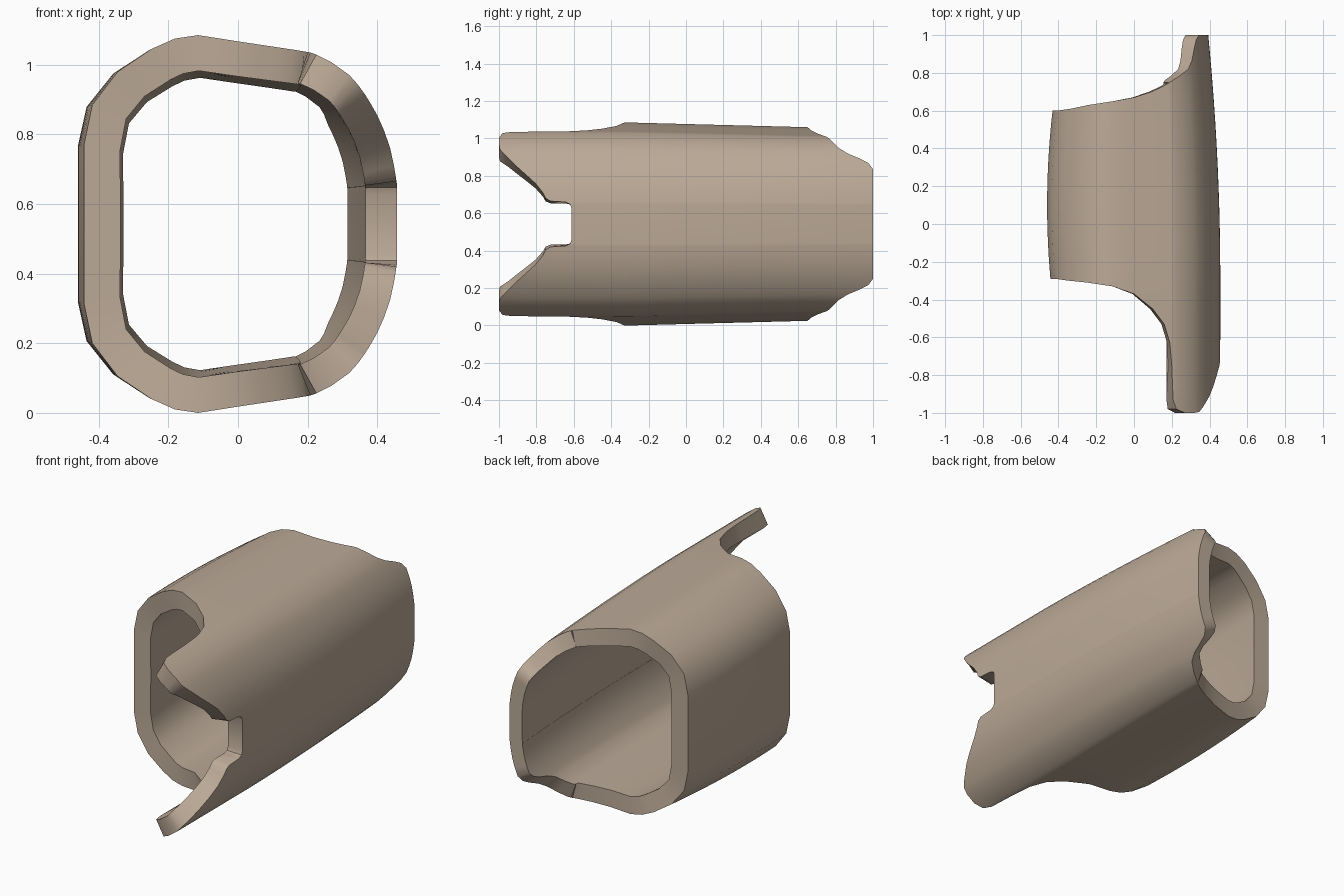
import bpy, bmesh
from mathutils import Vector

if "Cube" in bpy.data.objects:
    bpy.data.objects.remove(bpy.data.objects["Cube"])

MID = 0.5425   # height of the mirror plane
ROWS = 14      # divisions along the length

# Upper half of the outer section: x, z, y of front rim, y of back rim
HALF = [
    (-.46, MID, -.29, .60), (-.46, .77, -.29, .60), (-.435, .885, -.29, .60),
    (-.36, .98, -.30, .61), (-.26, 1.045, -.31, .63), (-.19, 1.075, -.32, .64),
    (-.12, 1.085, -.33, .65), (0, 1.067, -.37, .67), (.10, 1.052, -.45, .70),
    (.16, 1.043, -.53, .725), (.19, 1.038, -.63, .74), (.20, 1.0365, -.75, .745),
    (.207, 1.035, -.93, .75), (.225, 1.029, -.98, .76), (.27, 1.006, -1, .785),
    (.32, .97, -1, .82), (.345, .942, -.995, .865), (.365, .914, -.97, .93),
    (.38, .89, -.945, .975), (.40, .855, -.91, 1), (.42, .81, -.86, 1),
    (.437, .76, -.805, 1), (.448, .71, -.765, 1), (.453, .68, -.75, 1),
    (.455, .665, -.725, 1), (.456, .66, -.645, 1), (.456, .648, -.62, 1),
    (.457, .628, -.612, 1), (.457, MID, -.612, 1),
]
RING = HALF + [(x, 2 * MID - z, f, b) for x, z, f, b in HALF[-2:0:-1]]
N = len(RING)


def taper(x, y, z):
    """Narrow the sleeve towards the back, with a slightly bowed left wall."""
    t = max(0, (y + .3) / 1.3)
    sx = 1 - .14 * t * t if x > 0 else 1 - .25 * (y - .1) ** 2
    return Vector((x * sx, y, MID + (z - MID) * (1 - .063 * t)))


def inward(i):
    """Section point moved inward by the wall thickness."""
    x, z = RING[i][:2]
    a, b = RING[(i - 2) % N], RING[(i + 2) % N]
    d = Vector((b[0] - a[0], b[1] - a[1])).normalized()
    w = .1 - .02 * x
    return x + d.y * w, z - d.x * w


bm = bmesh.new()


def wall(inner):
    cols = []
    for i, (x, z, f, b) in enumerate(RING):
        if inner:
            x, z = inward(i)
        cols.append([bm.verts.new(taper(x, f + (b - f) * k / ROWS, z))
                     for k in range(ROWS + 1)])
    return cols


# Outer and inner walls, joined by the front and back rims
outer, inner = wall(False), wall(True)
for i in range(N):
    j = (i + 1) % N
    for c in (outer, inner):
        for k in range(ROWS):
            bm.faces.new((c[i][k], c[j][k], c[j][k + 1], c[i][k + 1]))
    for k in (0, ROWS):
        bm.faces.new((outer[i][k], outer[j][k], inner[j][k], inner[i][k]))
bmesh.ops.recalc_face_normals(bm, faces=bm.faces)

mesh = bpy.data.meshes.new("sleeve")
bm.to_mesh(mesh)
bm.free()

# Tan sleeve material
mat = bpy.data.materials.new("tan")
mat.diffuse_color = (.50, .40, .31, 1)
mat.use_nodes = True
mat.node_tree.nodes["Principled BSDF"].inputs["Base Color"].default_value = mat.diffuse_color
mesh.materials.append(mat)

sleeve = bpy.data.objects.new("sleeve", mesh)
bpy.context.collection.objects.link(sleeve)
bpy.context.view_layer.objects.active = sleeve
sleeve.select_set(True)
bpy.ops.object.shade_smooth_by_angle(angle=.7)
